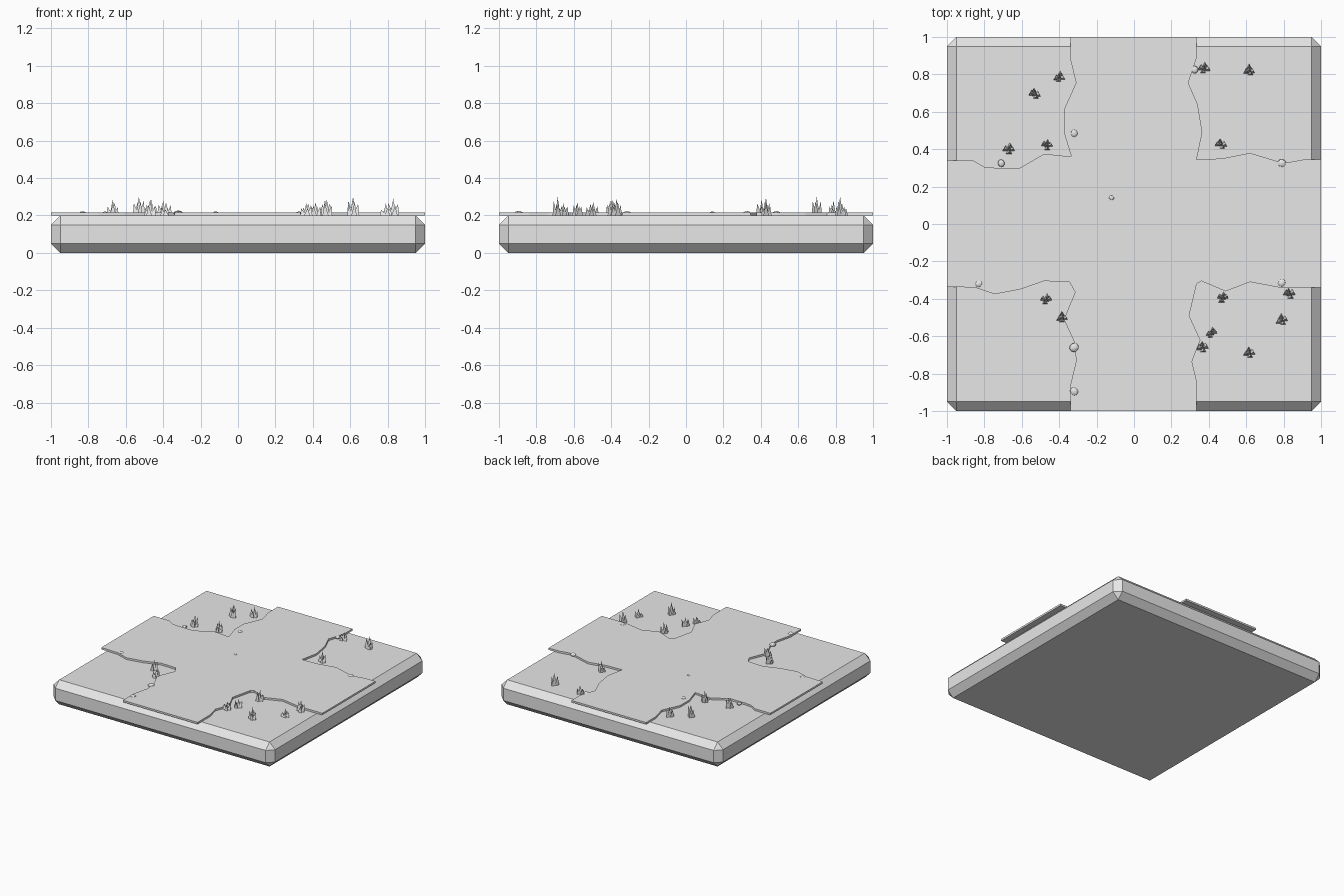
import bpy, bmesh, math, random
from mathutils import Matrix, Vector

if "Cube" in bpy.data.objects:
    bpy.data.objects.remove(bpy.data.objects["Cube"])

random.seed(4)
grey = bpy.data.materials.new("stone_grey")
grey.diffuse_color = (0.8, 0.8, 0.8, 1)
grey.use_nodes = True
grey.node_tree.nodes["Principled BSDF"].inputs["Base Color"].default_value = grey.diffuse_color


def make_object(name, bm):
    bmesh.ops.recalc_face_normals(bm, faces=bm.faces)
    mesh = bpy.data.meshes.new(name)
    bm.to_mesh(mesh)
    bm.free()
    mesh.materials.append(grey)
    obj = bpy.data.objects.new(name, mesh)
    bpy.context.collection.objects.link(obj)
    return obj


# Ground tile: slab with one flat chamfer on every edge
bm = bmesh.new()
bmesh.ops.create_cube(bm, size=1, matrix=Matrix.Translation((0, 0, 0.1)) @ Matrix.Diagonal((2, 2, 0.2, 1)))
bmesh.ops.bevel(bm, geom=bm.edges[:], offset=0.05, segments=1, affect='EDGES', clamp_overlap=True)
make_object("ground_tile", bm)

# Crossroads: thin plate with ragged inner borders, one border per corner
north_west = [(-1, .34), (-.86, .34), (-.80, .305), (-.74, .30), (-.61, .30), (-.48, .375),
              (-.335, .36), (-.375, .49), (-.375, .61), (-.31, .755), (-.34, .88), (-.34, 1)]
north_east = [(.335, 1), (.335, .89), (.29, .755), (.34, .64), (.365, .49), (.335, .345),
              (.47, .35), (.62, .38), (.80, .325), (.91, .345), (1, .345)]
south_east = [(1, -.34), (.78, -.34), (.62, -.31), (.49, -.36), (.36, -.305), (.335, -.32),
              (.295, -.49), (.355, -.62), (.31, -.735), (.335, -.84), (.335, -1)]
south_west = [(-.34, -1), (-.34, -.86), (-.31, -.735), (-.315, -.64), (-.375, -.51), (-.315, -.365),
              (-.345, -.31), (-.48, -.305), (-.61, -.35), (-.745, -.375), (-.85, -.34), (-1, -.335)]
bm = bmesh.new()
outline = north_west + north_east + south_east + south_west
road = bm.faces.new([bm.verts.new((x, y, 0.2)) for x, y in outline])
top = bmesh.ops.extrude_face_region(bm, geom=[road])["geom"]
bmesh.ops.translate(bm, verts=[g for g in top if isinstance(g, bmesh.types.BMVert)], vec=(0, 0, 0.015))
make_object("crossroads", bm)

# Grass tufts: a few three-sided blades leaning apart (x, y, tip height)
tufts = [(-.40, .785, .28), (-.53, .695, .30), (-.67, .40, .285), (-.465, .42, .29), (.375, .83, .265),
         (.615, .82, .30), (.465, .425, .285), (-.47, -.405, .285), (-.385, -.50, .27), (.475, -.395, .285),
         (.83, -.375, .29), (.79, -.515, .265), (.415, -.585, .27), (.365, -.66, .265), (.615, -.69, .30)]
bm = bmesh.new()
for x, y, tip in tufts:
    for i in range(5):
        a = i * math.tau / 4 + random.uniform(-.5, .5)
        d = Vector((math.cos(a), math.sin(a))) * (0 if i == 4 else .016)
        h = (tip - .2) * (1 if i == 4 else random.uniform(.45, .8))
        r = random.uniform(.016, .021)
        base = [bm.verts.new((x + d.x + r * math.cos(t), y + d.y + r * math.sin(t), .2))
                for t in (math.pi / 2, math.pi * 7 / 6, math.pi * 11 / 6)]
        peak = bm.verts.new((x + d.x * 1.7, y + d.y * 1.4 + .004, .2 + h))
        bm.faces.new(base)
        for k in range(3):
            bm.faces.new((base[k], base[(k + 1) % 3], peak))
make_object("grass_tufts", bm)

# Pebbles: flattened, faceted balls along the road edges (x, y, radius, centre height)
pebbles = [(-.32, .485, .021, .212), (-.71, .325, .02, .21), (.325, .825, .02, .21), (.79, .325, .024, .21),
           (-.12, .14, .014, .214), (-.83, -.32, .02, .211), (.79, -.315, .022, .211),
           (-.32, -.66, .026, .212), (-.32, -.895, .024, .211)]
bm = bmesh.new()
for x, y, r, z in pebbles:
    turn = Matrix.Rotation(random.uniform(0, 6), 4, 'Z')
    bmesh.ops.create_icosphere(bm, subdivisions=2, radius=r,
                               matrix=Matrix.Translation((x, y, z)) @ turn @ Matrix.Diagonal((1, .9, .55, 1)))
make_object("pebbles", bm)
